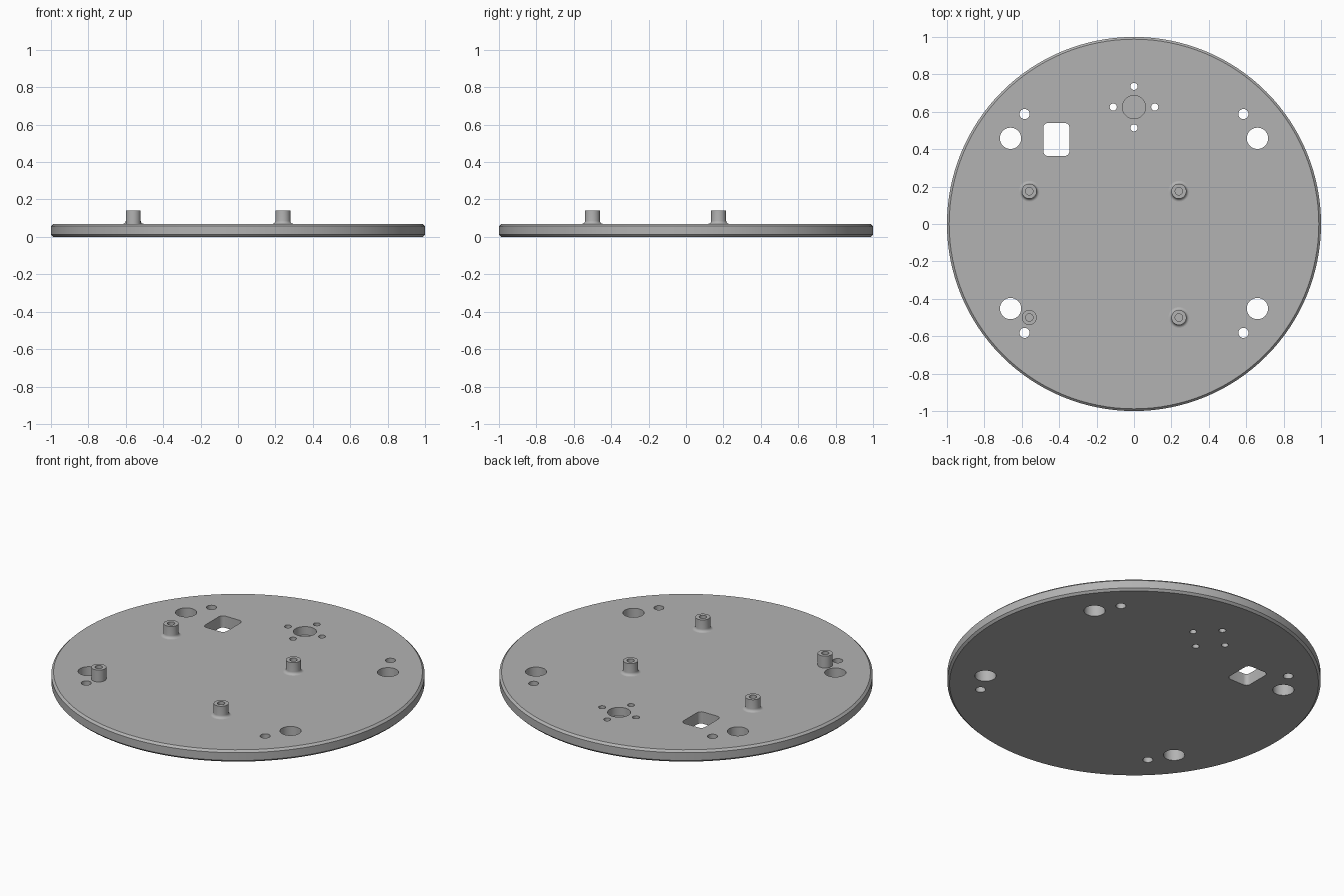
import bpy, bmesh, math
from mathutils import Matrix, Vector

if "Cube" in bpy.data.objects:
    bpy.data.objects.remove(bpy.data.objects["Cube"], do_unlink=True)

grey = bpy.data.materials.new("plain grey")
grey.use_nodes = True
COLOUR = (0.45, 0.45, 0.45, 1)
grey.diffuse_color = COLOUR
grey.node_tree.nodes["Principled BSDF"].inputs["Base Color"].default_value = COLOUR

THICK = 0.07


def make_object(name, bm, location=(0, 0, 0)):
    bmesh.ops.recalc_face_normals(bm, faces=bm.faces)
    mesh = bpy.data.meshes.new(name)
    bm.to_mesh(mesh)
    bm.free()
    mesh.materials.append(grey)
    obj = bpy.data.objects.new(name, mesh)
    obj.location = location
    bpy.context.collection.objects.link(obj)
    return obj


def lathe(name, profile, location=(0, 0, 0), steps=48):
    """Revolve (radius, height) points around the z axis."""
    bm = bmesh.new()
    verts = [bm.verts.new((r, 0, z)) for r, z in profile]
    edges = [bm.edges.new(pair) for pair in zip(verts, verts[1:])]
    bmesh.ops.spin(bm, geom=verts + edges, cent=(0, 0, 0), axis=(0, 0, 1),
                   angle=math.tau, steps=steps)
    bmesh.ops.remove_doubles(bm, verts=bm.verts, dist=1e-5)
    bmesh.ops.dissolve_limit(bm, angle_limit=math.radians(0.5),
                             verts=bm.verts, edges=bm.edges)
    return make_object(name, bm, location)


def add_drill(bm, x, y, radius, bottom=-0.1, top=0.2):
    spot = Matrix.Translation((x, y, (bottom + top) / 2))
    bmesh.ops.create_cone(bm, cap_ends=True, segments=40, radius1=radius,
                          radius2=radius, depth=top - bottom, matrix=spot)


def add_window(bm, x, y, width, height, corner):
    """Rounded rectangular prism through the plate."""
    points = []
    for i, (sx, sy) in enumerate([(1, 1), (-1, 1), (-1, -1), (1, -1)]):
        for k in range(7):
            a = math.pi / 2 * (i + k / 6)
            points.append((x + sx * (width / 2 - corner) + corner * math.cos(a),
                           y + sy * (height / 2 - corner) + corner * math.sin(a), -0.1))
    face = bm.faces.new([bm.verts.new(p) for p in points])
    side = bmesh.ops.extrude_face_region(bm, geom=[face])["geom"]
    bmesh.ops.translate(bm, vec=Vector((0, 0, 0.3)),
                        verts=[v for v in side if isinstance(v, bmesh.types.BMVert)])


# Round base plate with chamfered rims
c = 0.012
plate = lathe("base_plate", [(0, 0), (1 - c, 0), (1, c), (1, THICK - c),
                             (1 - c, THICK), (0, THICK)], steps=128)

# Holes in the plate
cut = bmesh.new()
for sx in (-1, 1):
    for sy in (-1, 1):
        add_drill(cut, 0.66 * sx, 0.003 + 0.455 * sy, 0.057)
        add_drill(cut, 0.585 * sx, 0.003 + 0.585 * sy, 0.027)
add_drill(cut, 0, 0.625, 0.062, bottom=0.02)
for dx, dy in [(1, 0), (-1, 0), (0, 1), (0, -1)]:
    add_drill(cut, 0.111 * dx, 0.625 + 0.111 * dy, 0.019)
add_window(cut, -0.415, 0.452, 0.14, 0.176, 0.025)
cutter = make_object("hole_cutter", cut)
cutter.hide_render = True

boolean = plate.modifiers.new("holes", "BOOLEAN")
boolean.operation = "DIFFERENCE"
boolean.solver = "EXACT"
boolean.object = cutter
bpy.context.view_layer.objects.active = plate
bpy.ops.object.modifier_apply(modifier=boolean.name)
bpy.data.objects.remove(cutter, do_unlink=True)

# Hollow standoffs, three of them with a concave fillet at the foot
R, TOP, FILLET = 0.04, 0.14, 0.016
bore = [(R, TOP), (0.02, TOP), (0.02, THICK + 0.01), (0, THICK + 0.01)]
flare = [(R + FILLET * (1 - math.sin(a)), THICK + FILLET * (1 - math.cos(a)))
         for a in (math.pi / 2 * k / 6 for k in range(7))]
parts = [plate]
for name, x, y, flared in [("standoff_back_right", -0.56, 0.175, True),
                           ("standoff_back_left", 0.24, 0.175, True),
                           ("standoff_front_left", 0.24, -0.5, True),
                           ("standoff_front_right", -0.56, -0.5, False)]:
    foot = flare if flared else [(R, THICK)]
    sunk = [(0, THICK - 0.01), (foot[0][0], THICK - 0.01)]
    parts.append(lathe(name, sunk + foot + bore, (x, y, 0)))

# Smooth walls, crisp rims
bpy.ops.object.select_all(action="DESELECT")
for part in parts:
    part.select_set(True)
bpy.context.view_layer.objects.active = plate
bpy.ops.object.shade_smooth_by_angle(angle=math.radians(30))
